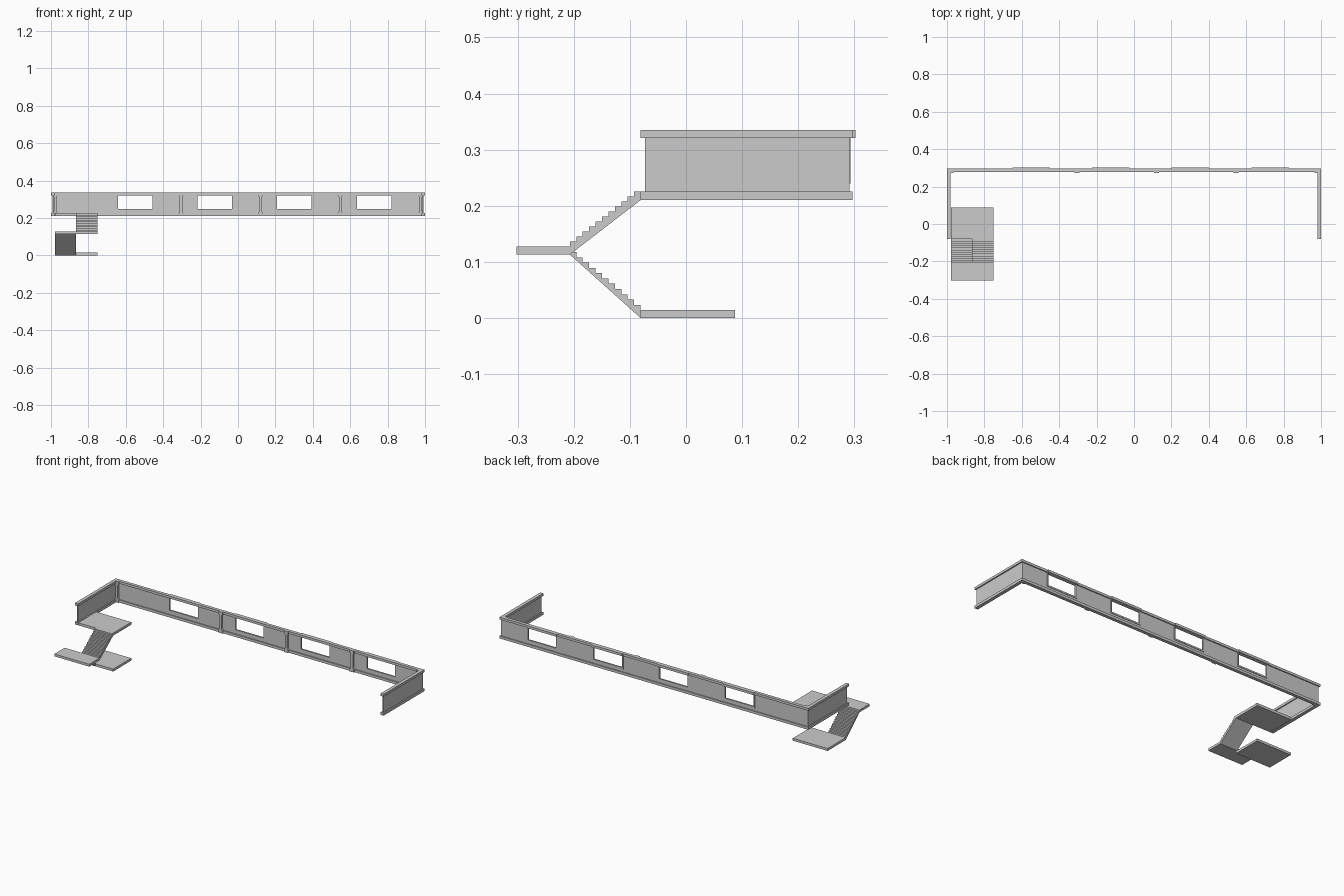
import bpy, bmesh

if "Cube" in bpy.data.objects:
    bpy.data.objects.remove(bpy.data.objects["Cube"])


def box(name, x0, x1, y0, y1, z0, z1):
    bm = bmesh.new()
    bmesh.ops.create_cube(bm, size=1)
    for v in bm.verts:
        v.co.x = x1 if v.co.x > 0 else x0
        v.co.y = y1 if v.co.y > 0 else y0
        v.co.z = z1 if v.co.z > 0 else z0
    return finish(name, bm)


def finish(name, bm):
    bmesh.ops.recalc_face_normals(bm, faces=bm.faces)
    me = bpy.data.meshes.new(name)
    bm.to_mesh(me)
    bm.free()
    ob = bpy.data.objects.new(name, me)
    bpy.context.collection.objects.link(ob)
    return ob


def extrude(name, pts, offset):
    # closed profile pushed along an offset vector
    bm = bmesh.new()
    f = bm.faces.new([bm.verts.new(p) for p in pts])
    r = bmesh.ops.extrude_face_region(bm, geom=[f])
    vs = [g for g in r['geom'] if isinstance(g, bmesh.types.BMVert)]
    bmesh.ops.translate(bm, verts=vs, vec=offset)
    return finish(name, bm)


Z0, Z1, Z2, Z3 = 0.21, 0.225, 0.321, 0.335   # bottom rail, panel, top rail
RAILS = (("bottom_rail", Z0, Z1), ("top_rail", Z2, Z3))
Y_IN, Y_OUT = 0.278, 0.297                   # back rail depth
P_IN, P_OUT = 0.284, 0.291                   # back panel depth

# side walls: recessed panel between two wide rails
for side, s in (("left", -1), ("right", 1)):
    xs = sorted((s * 0.986, s * 0.993))
    box(side + "_wall_panel", *xs, -0.073, P_IN, Z1, Z2)
    xs = sorted((s * 0.98, s * 1.0))
    for n, a, b in RAILS:
        box(f"{side}_{n}", *xs, -0.081, Y_IN, a, b)

# back wall rails
for n, a, b in RAILS:
    box("back_" + n, -1, 1, Y_IN, Y_OUT, a, b)

# back wall panel around four windows
wins = [(-0.55 + i * 0.4258, 0.092) for i in range(4)]
box("back_panel_sill", -0.993, 0.993, P_IN, P_OUT, Z1, 0.249)
edge = -0.993
for c, h in wins + [(0.993 + 0.092, 0.092)]:
    box("back_panel", edge, c - h, P_IN, P_OUT, 0.249, Z2)
    edge = c + h

# window surrounds and lintels on the outside
for c, h in wins:
    box("window_sill", c - h - 0.008, c + h + 0.008, P_OUT, 0.2935, 0.24, 0.249)
    for s in (-1, 1):
        a, b = sorted((c + s * h, c + s * (h + 0.008)))
        box("window_jamb", a, b, P_OUT, 0.2935, 0.249, Z2)
    box("window_lintel", c - h - 0.008, c + h + 0.008, Y_OUT, 0.302, Z2, Z3)

# pilasters flared at top and bottom
for x in (-0.977, -0.305, 0.12, 0.546, 0.977):
    half = [(0.013, Z0), (0.013, Z1), (0.007, 0.236), (0.007, 0.311),
            (0.013, Z2), (0.013, Z3)]
    prof = [(x + w, z) for w, z in half] + [(x - w, z) for w, z in reversed(half)]
    extrude("pilaster", [(a, 0.272, z) for a, z in prof], (0, 0.014, 0))

# landings
XL, XM, XR = -0.978, -0.865, -0.752
YA, YB = -0.207, -0.081
box("lower_landing", XL, XR, YB, 0.087, 0, 0.014)
box("middle_landing", XL, XR, -0.302, YA, 0.113, 0.127)
box("upper_landing", XL, XR, YB, 0.087, Z0, Z1)

# stair flights
N = 11
run = (YB - YA) / N
up, down = [], []
for i in range(N):
    za = 0.127 + (i + 1) * (Z1 - 0.127) / N
    zb = 0.127 - (i + 1) * (0.127 - 0.014) / (N + 1)
    for y in (YA + i * run, YA + (i + 1) * run):
        up.append((y, za))
        down.append((y, zb))
up += [(YB, Z0), (YA, 0.113)]
down += [(YB, 0), (YA, 0.113)]
extrude("upper_flight", [(XM, y, z) for y, z in up], (XR - XM, 0, 0))
extrude("lower_flight", [(XL, y, z) for y, z in down], (XM - XL, 0, 0))
